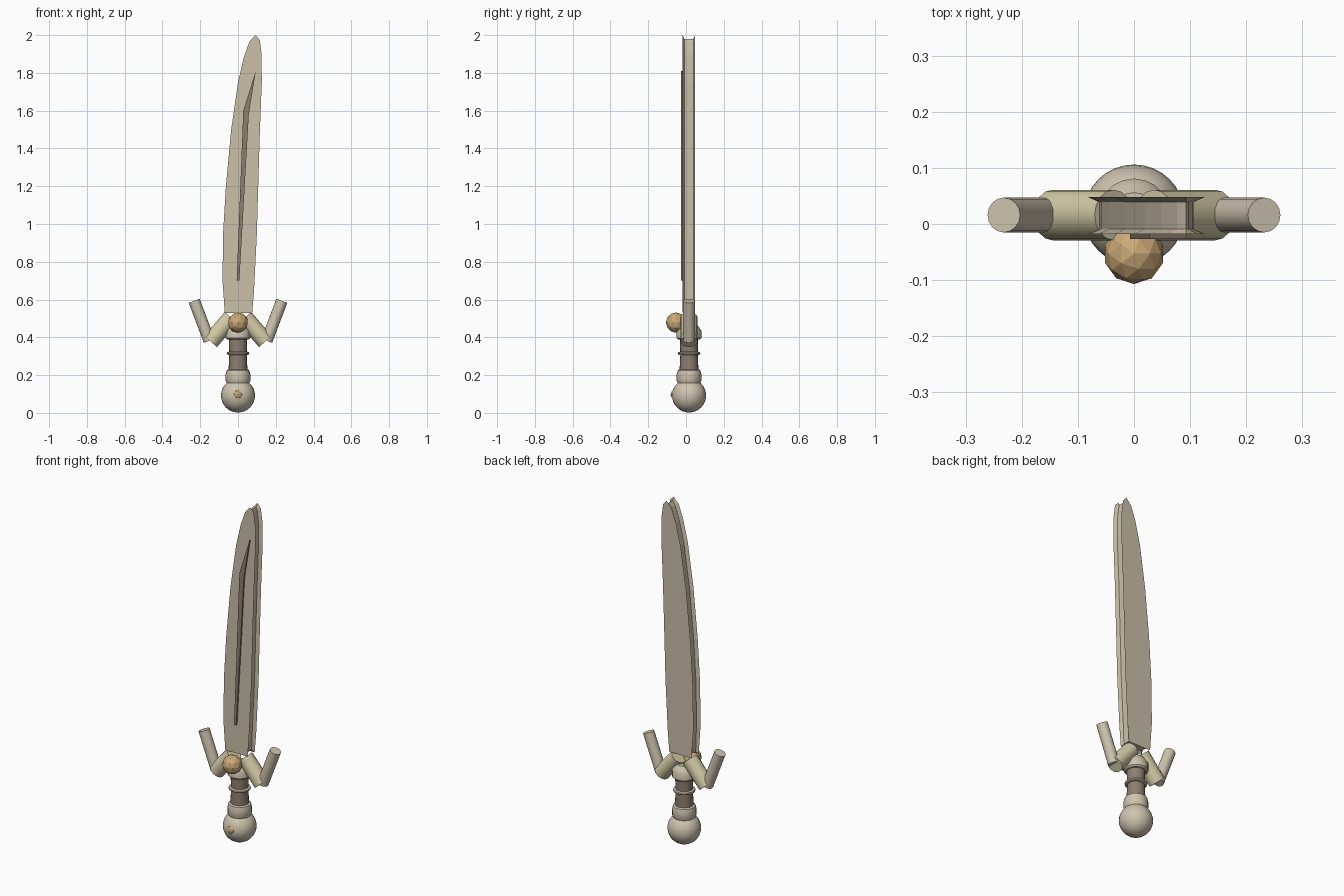
import bpy, bmesh, math
from mathutils import Vector

if "Cube" in bpy.data.objects:
    bpy.data.objects.remove(bpy.data.objects["Cube"])

CY = 0.016  # depth of the sword's axis


def material(name, rgb):
    m = bpy.data.materials.new(name)
    m.diffuse_color = (*rgb, 1)
    m.use_nodes = True
    m.node_tree.nodes["Principled BSDF"].inputs["Base Color"].default_value = m.diffuse_color
    return m


BONE = material("bone", (0.62, 0.55, 0.43))
STEEL = material("blade_bone", (0.60, 0.53, 0.40))
DARK = material("dark_wrap", (0.27, 0.21, 0.16))
PALE = material("pale_horn", (0.66, 0.60, 0.39))
AMBER = material("amber", (0.60, 0.40, 0.19))


def finish(name, bm, mat, smooth=True):
    bmesh.ops.recalc_face_normals(bm, faces=bm.faces)
    me = bpy.data.meshes.new(name)
    bm.to_mesh(me)
    bm.free()
    ob = bpy.data.objects.new(name, me)
    bpy.context.collection.objects.link(ob)
    me.materials.append(mat)
    if smooth:
        bpy.ops.object.select_all(action='DESELECT')
        bpy.context.view_layer.objects.active = ob
        ob.select_set(True)
        bpy.ops.object.shade_smooth_by_angle(angle=math.radians(35))
    return ob


def loft(name, rings, mat, smooth=True):
    """Skin equal-length rings of points and cap both ends."""
    bm = bmesh.new()
    vs = [[bm.verts.new(p) for p in r] for r in rings]
    n = len(vs[0])
    for a, b in zip(vs, vs[1:]):
        for i in range(n):
            j = (i + 1) % n
            bm.faces.new((a[i], a[j], b[j], b[i]))
    bm.faces.new(vs[0])
    bm.faces.new(vs[-1])
    return finish(name, bm, mat, smooth)


def lathe(name, profile, mat, sides=20):
    rings = [[(r * math.cos(2 * math.pi * i / sides),
               CY + r * math.sin(2 * math.pi * i / sides), z)
              for i in range(sides)] for r, z in profile]
    return loft(name, rings, mat)


def rod(name, a, b, r, mat, sides=16):
    a, b = Vector(a), Vector(b)
    q = (b - a).to_track_quat('Z', 'Y')
    rings = [[p + q @ Vector((r * math.cos(2 * math.pi * i / sides),
                              r * math.sin(2 * math.pi * i / sides), 0))
              for i in range(sides)] for p in (a, b)]
    return loft(name, rings, mat)


def gem(name, loc, r):
    bm = bmesh.new()
    bmesh.ops.create_icosphere(bm, subdivisions=2, radius=r)
    bmesh.ops.translate(bm, verts=bm.verts, vec=loc)
    return finish(name, bm, AMBER, False)


def inset(outline, d):
    """Move a counter-clockwise outline inward by d."""
    pts = [Vector(p) for p in outline]
    out = []
    for i, p in enumerate(pts):
        e1 = (p - pts[i - 1]).normalized()
        e2 = (pts[(i + 1) % len(pts)] - p).normalized()
        t = (e1 + e2).normalized()
        out.append(p + Vector((-t.y, t.x)) * d)
    return out


# Blade: two flared faces with a recessed groove running round the edge
outline = [(-0.07, 0.53), (0.075, 0.53), (0.085, 0.65), (0.1, 0.95),
           (0.107, 1.2), (0.116, 1.5), (0.126, 1.75), (0.125, 1.9),
           (0.115, 1.975), (0.093, 2.0), (0.06, 1.965), (0.03, 1.88),
           (0, 1.75), (-0.036, 1.5), (-0.064, 1.2), (-0.079, 0.95),
           (-0.082, 0.7)]
core = inset(outline, 0.02)
loft("blade", [[(x, y, z) for x, z in ring] for ring, y in
               ((outline, -0.018), (core, -0.009), (core, 0.039), (outline, 0.048))],
     STEEL, False)

# Dark inlay on the front of the blade
inlay = [(-0.007, 0.7), (0.007, 0.7), (0.057, 1.58), (0.094, 1.81), (0.028, 1.6)]
loft("blade_inlay", [[(x, y, z) for x, z in inlay] for y in (-0.027, -0.012)], DARK, False)

# Grip with its collars and ring
lathe("grip", [(0.05, 0.16), (0.05, 0.23), (0.046, 0.31), (0.05, 0.42)], DARK)
lathe("lower_collar", [(0.058, 0.155), (0.065, 0.17), (0.065, 0.205),
                       (0.06, 0.225), (0.052, 0.23)], BONE)
lathe("grip_ring", [(0.048, 0.306), (0.058, 0.309), (0.06, 0.315),
                    (0.058, 0.321), (0.048, 0.324)], BONE)
lathe("upper_collar", [(0.056, 0.388), (0.065, 0.396), (0.065, 0.435),
                       (0.055, 0.45), (0.04, 0.47)], BONE)

# Guard: a thick arm and a thin upturned prong on each side
for side, s in (("left", -1), ("right", 1)):
    rod("guard_arm_" + side, (s * 0.036, CY, 0.505), (s * 0.145, CY, 0.378), 0.045, PALE)
    rod("guard_prong_" + side, (s * 0.152, CY, 0.382), (s * 0.232, CY, 0.593), 0.031, BONE)

# Pommel ball
bm = bmesh.new()
bmesh.ops.create_uvsphere(bm, u_segments=32, v_segments=16, radius=0.09)
bmesh.ops.translate(bm, verts=bm.verts, vec=(0, CY, 0.092))
finish("pommel", bm, BONE)

# Gems in the guard and the pommel
gem("guard_gem", (0, -0.053, 0.478), 0.054)
gem("pommel_gem", (0, -0.053, 0.097), 0.029)
